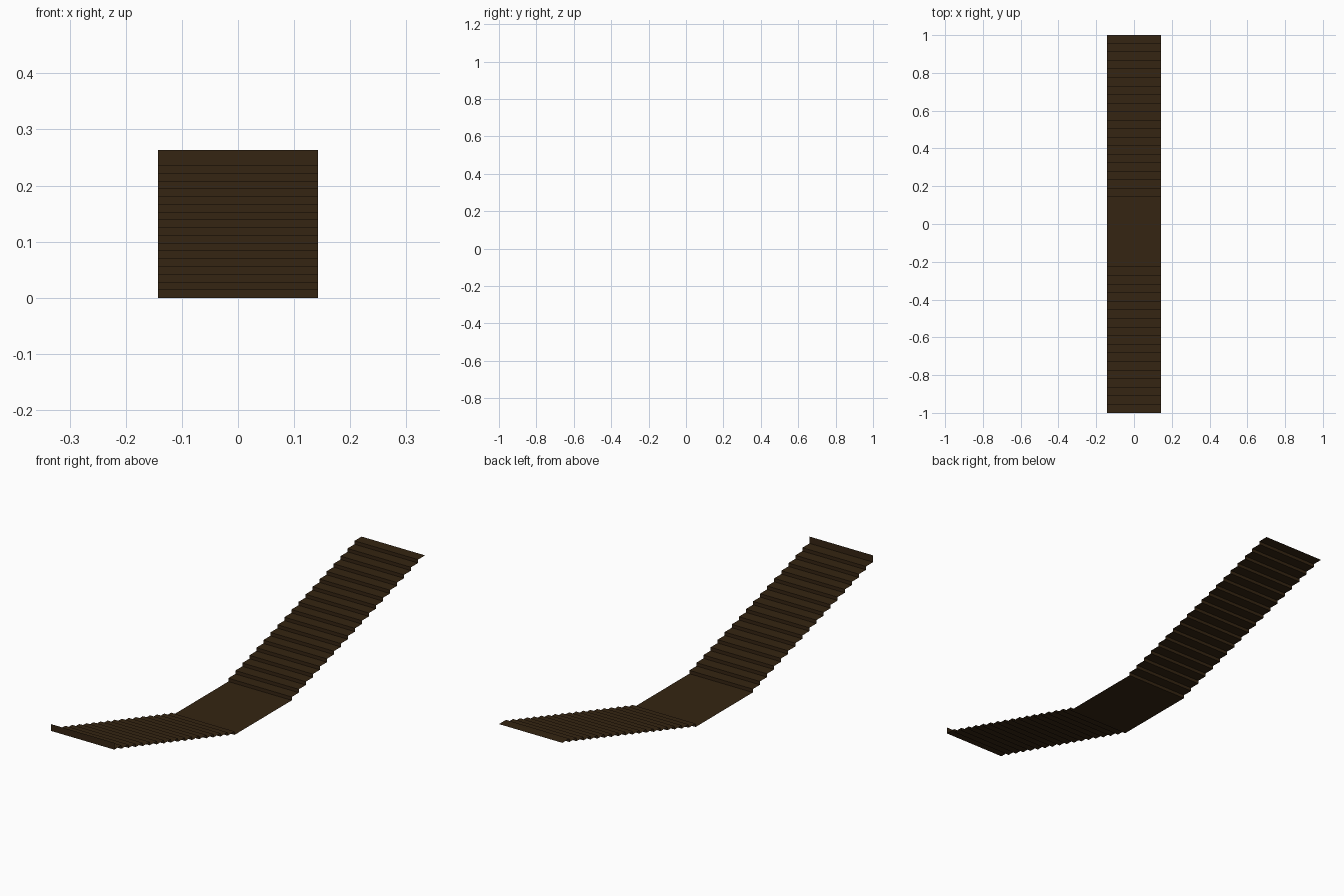
import bpy

if "Cube" in bpy.data.objects:
    bpy.data.objects.remove(bpy.data.objects["Cube"])

HALF_W = 0.143          # half width of the stair strip
LOW_Y, HIGH_Y = -0.226, 0.142   # landing ends
STEPS_FRONT, STEPS_BACK = 17, 19
RISE = 0.263 / STEPS_BACK

mat = bpy.data.materials.new("dark_brown")
mat.diffuse_color = (0.035, 0.018, 0.006, 1)
mat.use_nodes = True
mat.node_tree.nodes["Principled BSDF"].inputs["Base Color"].default_value = mat.diffuse_color


def flight(start, end, count):
    """Profile of a rising flight: riser first, then tread."""
    run = (end - start) / count
    pts = [(start, 0.0)]
    for i in range(count):
        pts.append((start + run * i, RISE * (i + 1)))
        pts.append((start + run * (i + 1), RISE * (i + 1)))
    return pts


def sheet(name, profile):
    """Thin open surface: a y-z profile swept across x."""
    verts = [(x, y, z) for y, z in profile for x in (-HALF_W, HALF_W)]
    faces = [(2 * i, 2 * i + 1, 2 * i + 3, 2 * i + 2)
             for i in range(len(profile) - 1)]
    mesh = bpy.data.meshes.new(name)
    mesh.from_pydata(verts, [], faces)
    mesh.materials.append(mat)
    obj = bpy.data.objects.new(name, mesh)
    bpy.context.collection.objects.link(obj)
    return obj


# front flight, falling from an upright end lip to the landing
front = flight(LOW_Y, -1.0, STEPS_FRONT) + [(-1.0, 0.263)]
sheet("front_stairs", front[::-1])

# flat landing at the bottom
sheet("landing", [(LOW_Y, 0.0), (HIGH_Y, 0.0)])

# back flight, rising to the far end
sheet("back_stairs", flight(HIGH_Y, 1.0, STEPS_BACK))
